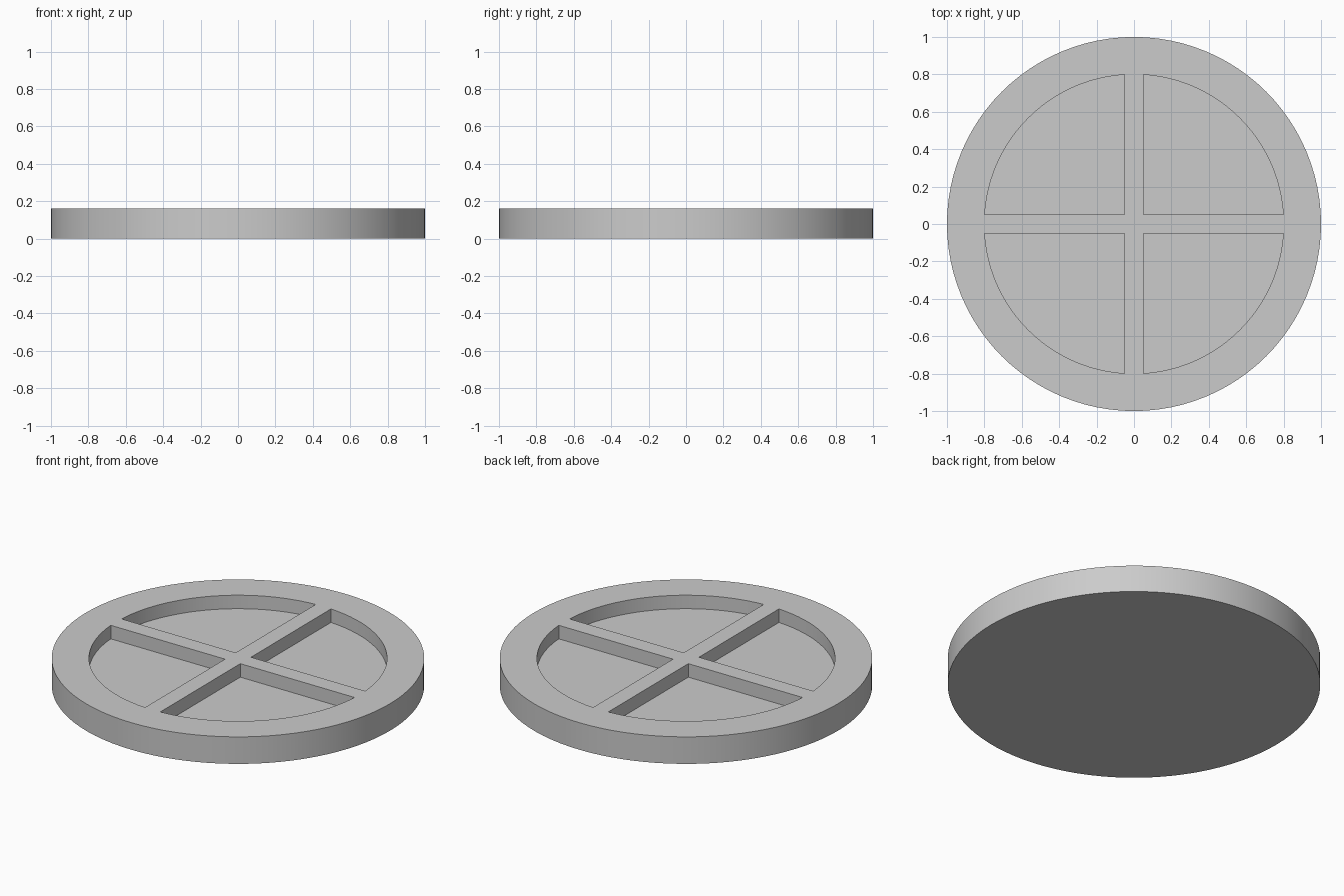
import bpy
import bmesh
from math import asin, cos, sin, pi

RADIUS, HEIGHT = 1.0, 0.16
POCKET_RADIUS, POCKET_FLOOR = 0.8, 0.08
SPOKE_HALF = 0.05
SEGMENTS = 96

cube = bpy.data.objects.get("Cube")
if cube:
    bpy.data.objects.remove(cube, do_unlink=True)

grey = bpy.data.materials.new("plain grey")
grey.use_nodes = True
colour = (0.6, 0.6, 0.6, 1)
grey.diffuse_color = colour
grey.node_tree.nodes["Principled BSDF"].inputs["Base Color"].default_value = colour


def prism(name, outlines, z0, z1):
    """Extrude each closed outline from z0 up to z1 in one object."""
    bm = bmesh.new()
    for outline in outlines:
        face = bm.faces.new([bm.verts.new((x, y, z0)) for x, y in outline])
        top = bmesh.ops.extrude_face_region(bm, geom=[face], use_keep_orig=True)
        verts = [v for v in top["geom"] if isinstance(v, bmesh.types.BMVert)]
        bmesh.ops.translate(bm, verts=verts, vec=(0, 0, z1 - z0))
    bmesh.ops.recalc_face_normals(bm, faces=bm.faces)
    mesh = bpy.data.meshes.new(name)
    bm.to_mesh(mesh)
    bm.free()
    mesh.materials.append(grey)
    obj = bpy.data.objects.new(name, mesh)
    bpy.context.collection.objects.link(obj)
    return obj


def arc(radius, start, end, steps):
    angles = [start + (end - start) * i / steps for i in range(steps + 1)]
    return [(radius * cos(a), radius * sin(a)) for a in angles]


# Round body
disc = prism("wheel_disc", [arc(RADIUS, 0, 2 * pi, SEGMENTS)[:-1]], 0, HEIGHT)

# Four quarter pockets, leaving the rim and the crossed spokes
edge = asin(SPOKE_HALF / POCKET_RADIUS)
quarter = [(SPOKE_HALF, SPOKE_HALF)] + arc(POCKET_RADIUS, edge, pi / 2 - edge, SEGMENTS // 4)
outlines = []
for _ in range(4):
    outlines.append(quarter)
    quarter = [(-y, x) for x, y in quarter]
cutter = prism("pocket_cutter", outlines, POCKET_FLOOR, HEIGHT * 2)
cutter.hide_render = True

cut = disc.modifiers.new("pockets", "BOOLEAN")
cut.operation = "DIFFERENCE"
cut.solver = "EXACT"
cut.object = cutter

bpy.ops.object.select_all(action="DESELECT")
disc.select_set(True)
bpy.context.view_layer.objects.active = disc
bpy.ops.object.modifier_apply(modifier=cut.name)
bpy.data.objects.remove(cutter, do_unlink=True)
bpy.ops.object.shade_smooth_by_angle(angle=pi / 6)
